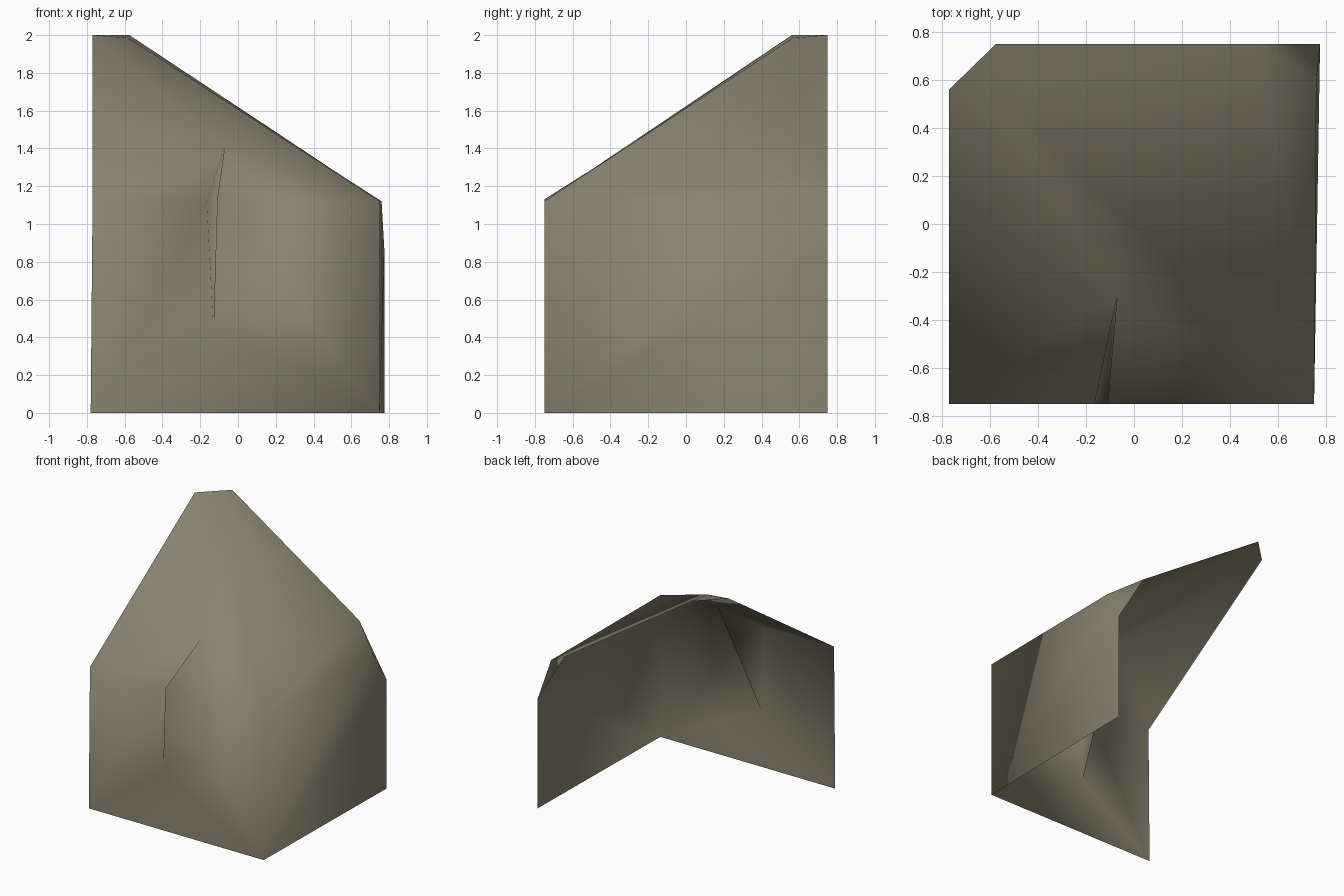
import bpy

if "Cube" in bpy.data.objects:
    bpy.data.objects.remove(bpy.data.objects["Cube"])

# Open, smooth-shaded cliff corner: two walls, two sloping tops and a narrow crack
EAVE = 1.12
points = {
    # base line
    "left_base": (-0.78, -0.75, 0), "corner_base": (0.75, -0.75, 0), "back_base": (0.775, 0.75, 0),
    # eave line
    "left_eave": (-0.77, -0.75, EAVE), "corner_eave": (0.75, -0.75, EAVE),
    "right_eave": (0.76, 0.60, EAVE), "back_eave": (0.775, 0.75, 0.86), "back_slope": (0.535, 0.75, 1.265),
    # crack
    "crack_foot": (-0.13, -0.75, 0.45), "crack_left": (-0.165, -0.75, 1.11),
    "crack_right": (-0.11, -0.75, 1.13), "crack_top": (-0.07, -0.30, 1.415),
    # summit
    "peak_left": (-0.77, 0.56, 2), "peak_back": (-0.575, 0.75, 2), "peak_front": (-0.58, 0.565, 1.985),
}

faces = [
    # front wall
    "left_base corner_base crack_foot", "left_base crack_foot crack_left", "left_base crack_left left_eave",
    "crack_foot corner_base crack_right", "crack_right corner_base corner_eave",
    # crack sides
    "crack_foot crack_right crack_top", "crack_left crack_foot crack_top",
    # front slope
    "left_eave crack_left crack_top", "left_eave crack_top peak_left", "peak_left crack_top peak_front",
    "crack_right corner_eave crack_top", "crack_top corner_eave peak_front",
    # right slope
    "corner_eave right_eave back_slope", "corner_eave back_slope peak_front", "peak_front back_slope peak_back",
    # summit, right wall and chipped back corner
    "peak_left peak_front peak_back",
    "corner_base back_base back_eave", "corner_base back_eave right_eave", "corner_base right_eave corner_eave",
    "right_eave back_eave back_slope",
]

names = list(points)
mesh = bpy.data.meshes.new("cliff_corner")
mesh.from_pydata(list(points.values()), [], [[names.index(n) for n in f.split()] for f in faces])
for poly in mesh.polygons:
    poly.use_smooth = True
mesh.update()

stone = bpy.data.materials.new("khaki stone")
stone.diffuse_color = (0.25, 0.228, 0.158, 1)
stone.use_nodes = True
stone.node_tree.nodes["Principled BSDF"].inputs["Base Color"].default_value = stone.diffuse_color
mesh.materials.append(stone)

cliff = bpy.data.objects.new("cliff_corner", mesh)
bpy.context.collection.objects.link(cliff)
